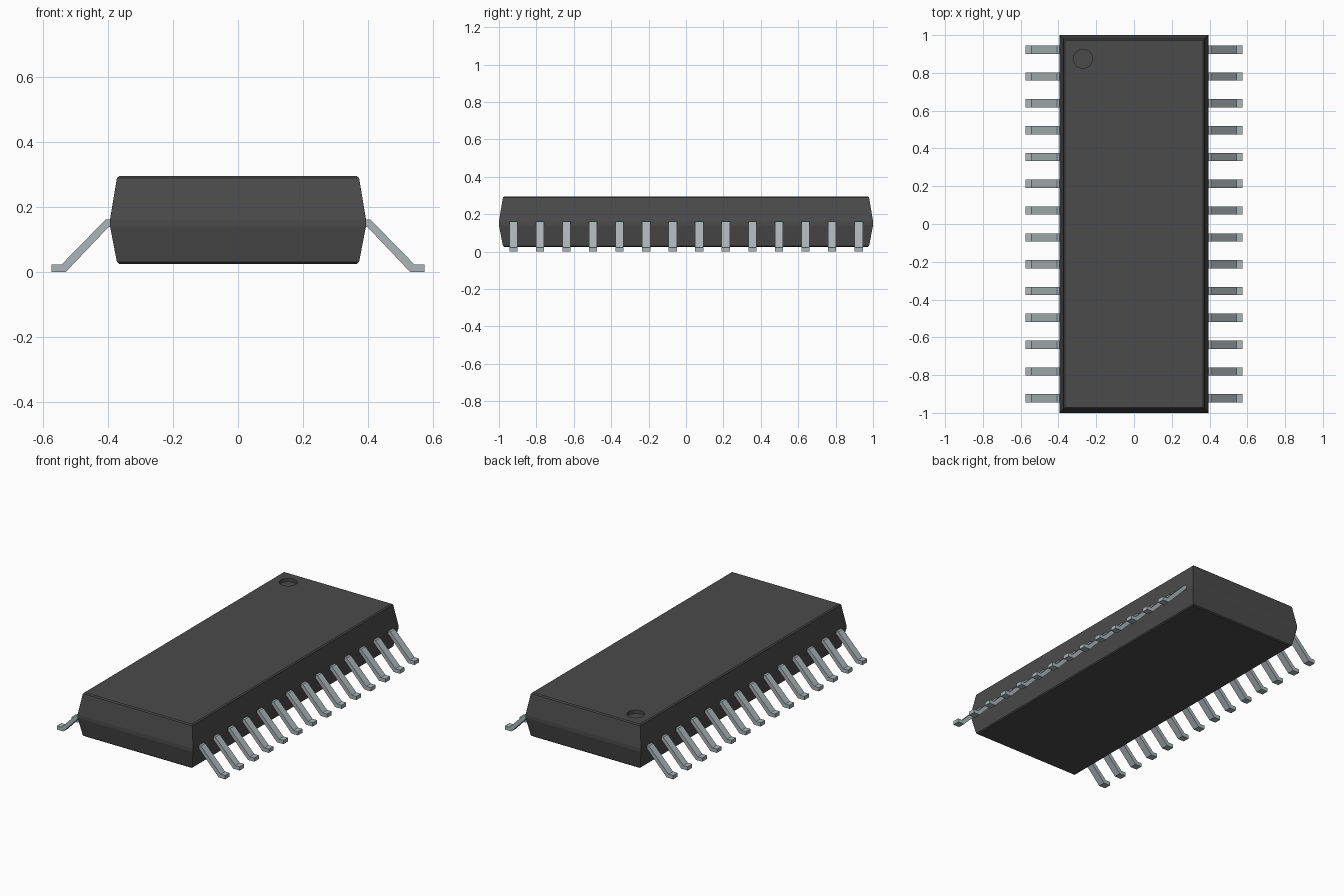
import bpy
import bmesh

cube = bpy.data.objects.get("Cube")
if cube:
    bpy.data.objects.remove(cube)


def make_material(name, color):
    mat = bpy.data.materials.new(name)
    mat.use_nodes = True
    mat.diffuse_color = color
    mat.node_tree.nodes["Principled BSDF"].inputs["Base Color"].default_value = color
    return mat


def make_object(name, bm, mat):
    bmesh.ops.recalc_face_normals(bm, faces=bm.faces)
    mesh = bpy.data.meshes.new(name)
    bm.to_mesh(mesh)
    bm.free()
    mesh.materials.append(mat)
    obj = bpy.data.objects.new(name, mesh)
    bpy.context.collection.objects.link(obj)
    return obj


def bridge(bm, a, b):
    n = len(a)
    for i in range(n):
        j = (i + 1) % n
        bm.faces.new((a[i], a[j], b[j], b[i]))


charcoal = make_material("charcoal plastic", (0.07, 0.07, 0.07, 1))
metal = make_material("grey metal", (0.41, 0.46, 0.48, 1))

# Package body: stacked rectangles, widest at the seam, with softened rims
BODY_X, BODY_Y = 0.394, 1.0
SECTIONS = [(0.025, 0.028), (0.031, 0.021), (0.14, 0), (0.162, 0),
            (0.289, 0.021), (0.295, 0.028)]  # height, inset
bm = bmesh.new()
rings = []
for z, inset in SECTIONS:
    x, y = BODY_X - inset, BODY_Y - inset
    rings.append([bm.verts.new((sx * x, sy * y, z))
                  for sx, sy in ((-1, -1), (1, -1), (1, 1), (-1, 1))])
for low, high in zip(rings, rings[1:]):
    bridge(bm, low, high)
bm.faces.new(rings[0])
bm.faces.new(rings[-1])
body = make_object("package_body", bm, charcoal)

# Round orientation dimple sunk into the top
bm = bmesh.new()
bmesh.ops.create_cone(bm, cap_ends=True, segments=32, radius1=0.05, radius2=0.05, depth=0.04)
bmesh.ops.translate(bm, verts=bm.verts, vec=(-0.27, 0.875, 0.295))
cutter = make_object("dimple_cutter", bm, charcoal)
cutter.hide_render = True
cut = body.modifiers.new("dimple", "BOOLEAN")
cut.operation = "DIFFERENCE"
cut.solver = "EXACT"
cut.object = cutter
bpy.context.view_layer.objects.active = body
bpy.ops.object.modifier_apply(modifier=cut.name)
bpy.data.objects.remove(cutter)

# Bent leads: one side profile extruded to the lead width, along both sides
PROFILE = [(0.38, 0.161), (0.408, 0.161), (0.543, 0.023), (0.574, 0.023),
           (0.574, 0), (0.53, 0), (0.398, 0.139), (0.38, 0.139)]
LEADS, END_Y, HALF_WIDTH = 14, 0.923, 0.022
for side, label in ((1, "left"), (-1, "right")):
    bm = bmesh.new()
    for i in range(LEADS):
        y = -END_Y + 2 * END_Y * i / (LEADS - 1)
        near, far = ([bm.verts.new((side * x, y + w, z)) for x, z in PROFILE]
                     for w in (-HALF_WIDTH, HALF_WIDTH))
        bridge(bm, near, far)
        bm.faces.new(near)
        bm.faces.new(far)
    make_object(label + "_leads", bm, metal)
